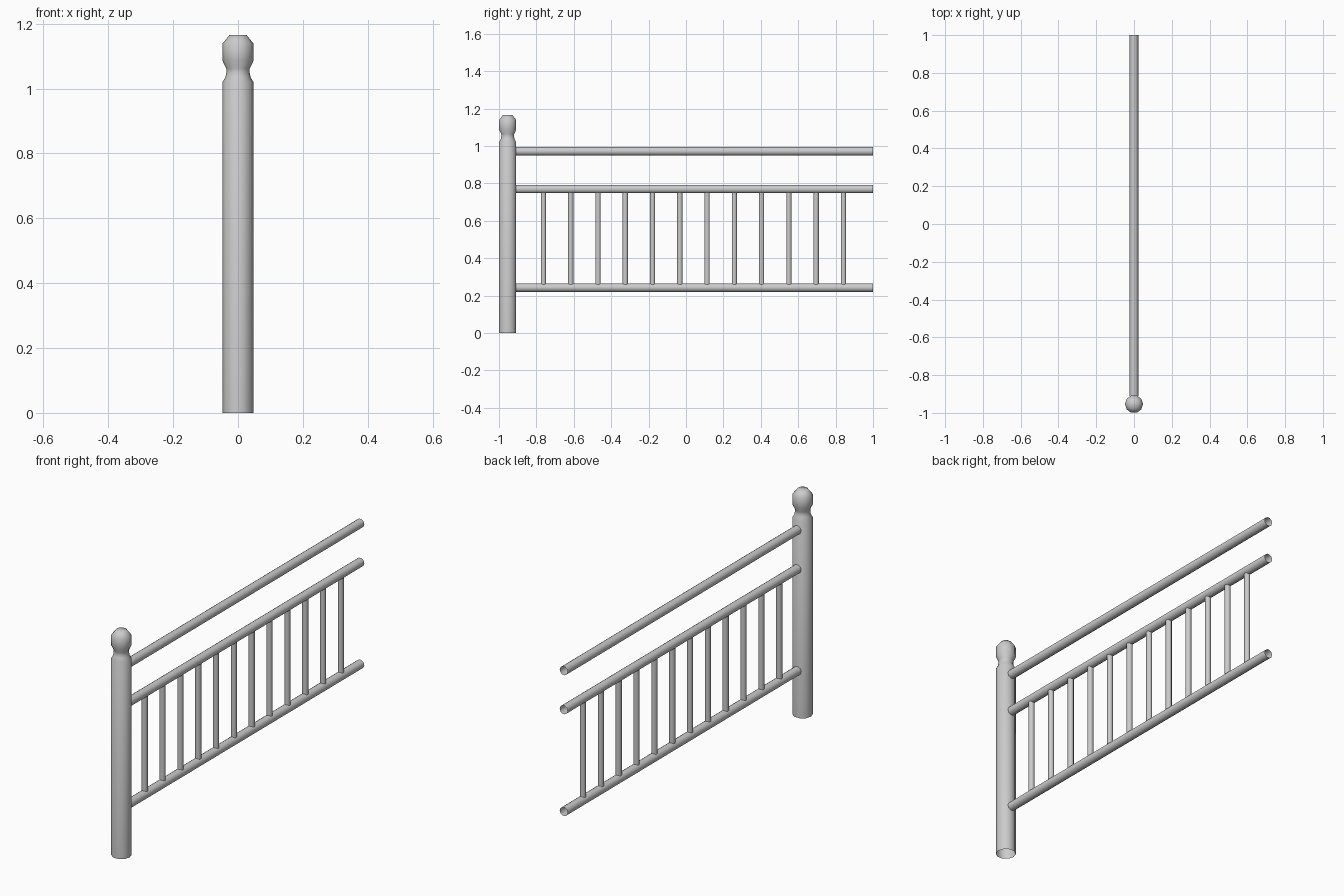
import bpy, bmesh, math
from mathutils import Vector

if "Cube" in bpy.data.objects:
    bpy.data.objects.remove(bpy.data.objects["Cube"])


def lathe(name, profile, sides, origin=(0, 0, 0), axis='Z', cap_top=False):
    """Open tube made by revolving (radius, height) points around an axis."""
    bm = bmesh.new()
    rings = []
    for r, h in profile:
        ring = []
        for i in range(sides):
            a = 2 * math.pi * i / sides
            u, v = r * math.cos(a), r * math.sin(a)
            co = (u, v, h) if axis == 'Z' else (u, h, v)
            ring.append(bm.verts.new(Vector(co) + Vector(origin)))
        rings.append(ring)
    for lo, hi in zip(rings, rings[1:]):
        for i in range(sides):
            j = (i + 1) % sides
            bm.faces.new((lo[i], lo[j], hi[j], hi[i]))
    if cap_top:
        bm.faces.new(rings[-1])
    if axis == 'Y':
        bmesh.ops.reverse_faces(bm, faces=bm.faces[:])
    mesh = bpy.data.meshes.new(name)
    bm.to_mesh(mesh)
    bm.free()
    obj = bpy.data.objects.new(name, mesh)
    bpy.context.collection.objects.link(obj)
    bpy.ops.object.select_all(action='DESELECT')
    obj.select_set(True)
    bpy.context.view_layer.objects.active = obj
    bpy.ops.object.shade_smooth_by_angle(angle=math.radians(60))
    return obj


# Newel post with waisted neck and chamfered knob
lathe("newel_post",
      [(0.0478, 0), (0.0478, 1.02), (0.039, 1.035), (0.036, 1.050),
       (0.036, 1.062), (0.0478, 1.086), (0.0478, 1.139), (0.026, 1.166)],
      10, origin=(0, -0.9535, 0), cap_top=True)

# Three horizontal rails, open at the far end
for name, z in (("bottom_rail", 0.242), ("middle_rail", 0.769), ("hand_rail", 0.971)):
    lathe(name, [(0.023, -0.91), (0.023, 1.0)], 10, origin=(0, 0, z), axis='Y')

# Evenly spaced balusters
for i in range(12):
    lathe(f"baluster_{i + 1}", [(0.0145, 0.26), (0.0145, 0.752)], 10,
          origin=(0, -0.762 + i * 0.1458, 0))
